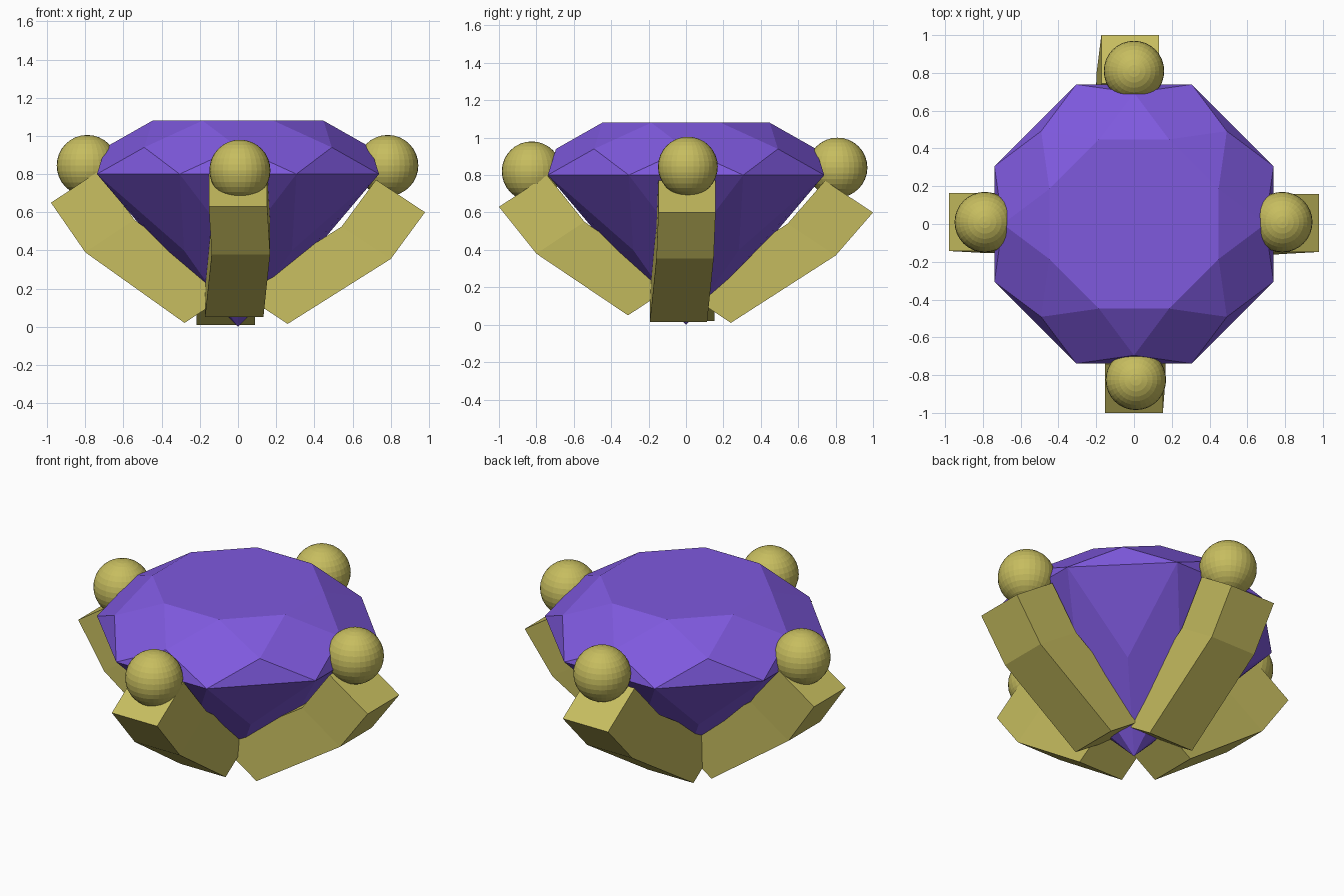
import bpy, bmesh, math
from mathutils import Vector

if "Cube" in bpy.data.objects:
    bpy.data.objects.remove(bpy.data.objects["Cube"])


def material(name, rgb):
    m = bpy.data.materials.new(name)
    m.diffuse_color = (*rgb, 1)
    m.use_nodes = True
    m.node_tree.nodes["Principled BSDF"].inputs["Base Color"].default_value = m.diffuse_color
    return m


PURPLE = material("purple", (0.21, 0.10, 0.73))
BRASS = material("brass", (0.57, 0.51, 0.115))


def finish(name, bm, mat):
    bmesh.ops.recalc_face_normals(bm, faces=bm.faces)
    me = bpy.data.meshes.new(name)
    bm.to_mesh(me)
    bm.free()
    me.materials.append(mat)
    ob = bpy.data.objects.new(name, me)
    bpy.context.collection.objects.link(ob)
    return ob


# Faceted gem: rings alternate between full and half steps
def build_gem(seg=8):
    bm = bmesh.new()

    def ring(r, z, shift):
        return [bm.verts.new((r * math.cos((i + shift) * math.tau / seg),
                              r * math.sin((i + shift) * math.tau / seg), z))
                for i in range(seg)]

    table = ring(0.485, 1.08, 0.5)
    crown = ring(0.695, 0.94, 1.0)
    girdle = ring(0.80, 0.80, 0.5)
    pavilion = ring(0.40, 0.40, 1.0)
    culet = bm.verts.new((0, 0, 0))
    bm.faces.new(table)
    for i in range(seg):
        j, p = (i + 1) % seg, i - 1
        bm.faces.new((table[i], table[j], crown[i]))
        bm.faces.new((table[i], crown[i], girdle[i], crown[p]))
        bm.faces.new((girdle[i], girdle[j], crown[i]))
        bm.faces.new((girdle[i], girdle[j], pavilion[i]))
        bm.faces.new((girdle[i], pavilion[i], culet, pavilion[p]))
    finish("gem", bm, PURPLE)


# Bent square bar: outer edge points are (distance out, height, sideways shift)
def build_prong(name, out, points):
    bm = bmesh.new()
    out = Vector(out)
    side = Vector((-out.y, out.x, 0))
    up = Vector((0, 0, 1))
    inward = out * -0.257 + up * 0.17
    rings = []
    for r, z, s in points:
        base = out * r + up * z + side * s
        a, b = base - side * 0.153, base + side * 0.153
        rings.append([bm.verts.new(v) for v in (a, b, b + inward, a + inward)])
    for lo, hi in zip(rings, rings[1:]):
        for k in range(4):
            n = (k + 1) % 4
            bm.faces.new((lo[k], lo[n], hi[n], hi[k]))
    bm.faces.new(rings[0])
    bm.faces.new(rings[-1])
    finish(name, bm, BRASS)


# Round claw tip
def build_tip(name, centre):
    bm = bmesh.new()
    bmesh.ops.create_uvsphere(bm, u_segments=32, v_segments=16, radius=0.16)
    bmesh.ops.translate(bm, verts=bm.verts, vec=centre)
    finish(name, bm, BRASS)


build_gem()
PRONGS = {
    "right": ((1, 0, 0), [(0.26, 0.015, -0.04), (0.80, 0.355, -0.005), (0.98, 0.60, 0.005)],
              (0.785, 0.01, 0.845)),
    "back": ((0, 1, 0), [(0.24, 0.01, 0.065), (0.80, 0.37, 0.045), (1.0, 0.60, 0.02)],
             (0.0, 0.81, 0.84)),
    "left": ((-1, 0, 0), [(0.28, 0.02, 0.0), (0.80, 0.39, 0.0), (0.98, 0.65, -0.01)],
             (-0.79, 0.01, 0.845)),
    "front": ((0, -1, 0), [(0.31, 0.05, -0.02), (0.80, 0.38, 0.015), (1.0, 0.63, 0.0)],
              (0.01, -0.825, 0.82)),
}
for name, (out, points, tip) in PRONGS.items():
    build_prong(name + "_prong", out, points)
    build_tip(name + "_prong_tip", tip)
